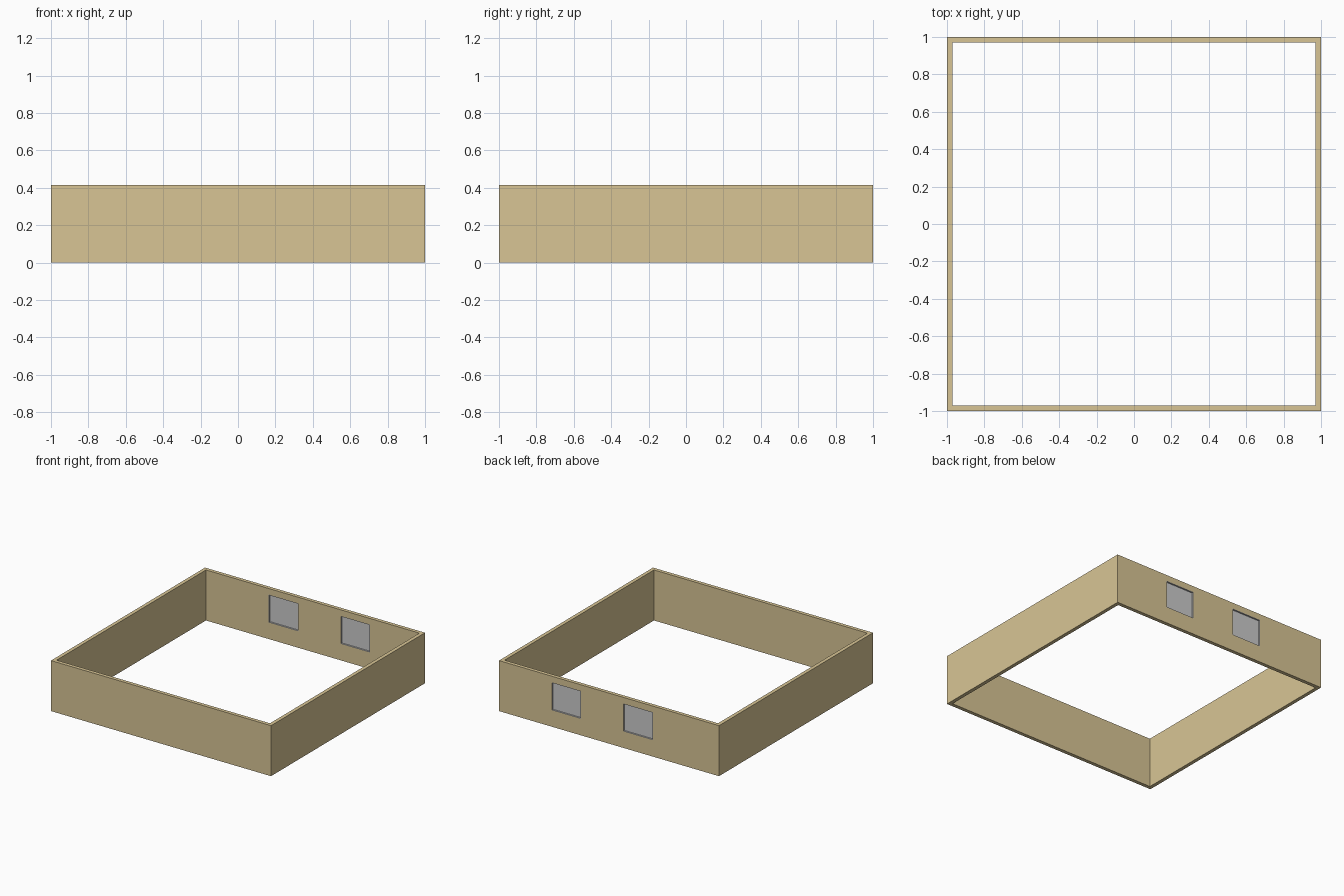
import bpy, bmesh

if "Cube" in bpy.data.objects:
    bpy.data.objects.remove(bpy.data.objects["Cube"])

HEIGHT, THICK = 0.415, 0.03
WIN_Z = (0.135, 0.365)
WINDOWS = [(-0.40, -0.13), (0.255, 0.52)]
MID_Y = 1 - THICK / 2

tan = bpy.data.materials.new("tan_wall")
tan.diffuse_color = (0.69, 0.56, 0.30, 1)
tan.use_nodes = True
tan.node_tree.nodes["Principled BSDF"].inputs["Base Color"].default_value = tan.diffuse_color


def box(name, lo, hi):
    bm = bmesh.new()
    bmesh.ops.create_cube(bm, size=1)
    for v in bm.verts:
        v.co = [(a + b) / 2 + c * (b - a) for a, b, c in zip(lo, hi, v.co)]
    me = bpy.data.meshes.new(name)
    bm.to_mesh(me)
    bm.free()
    ob = bpy.data.objects.new(name, me)
    bpy.context.collection.objects.link(ob)
    return ob


def cut(target, cutter):
    mod = target.modifiers.new(cutter.name, 'BOOLEAN')
    mod.operation = 'DIFFERENCE'
    mod.solver = 'EXACT'
    mod.object = cutter
    bpy.context.view_layer.objects.active = target
    bpy.ops.object.modifier_apply(modifier=mod.name)
    bpy.data.objects.remove(cutter)


# Square ring of walls, open at top and bottom
walls = box("walls", (-1, -1, 0), (1, 1, HEIGHT))
walls.data.materials.append(tan)
inner = 1 - THICK
cut(walls, box("room_cutter", (-inner, -inner, -1), (inner, inner, 1)))

# Two windows through the back wall
z0, z1 = WIN_Z
for i, (x0, x1) in enumerate(WINDOWS, 1):
    cut(walls, box("window_cutter", (x0, 0.9, z0), (x1, 1.1, z1)))
    # Grey lining of the opening
    t = 0.004
    lining = box(f"window_lining_{i}", (x0, inner, z0), (x1, 1, z1))
    cut(lining, box("lining_cutter", (x0 + t, 0.9, z0 + t), (x1 - t, 1.1, z1 - t)))
    # Thin pane in the middle of the wall
    box(f"window_pane_{i}", (x0 + t, MID_Y - 0.002, z0 + t),
        (x1 - t, MID_Y + 0.002, z1 - t))
